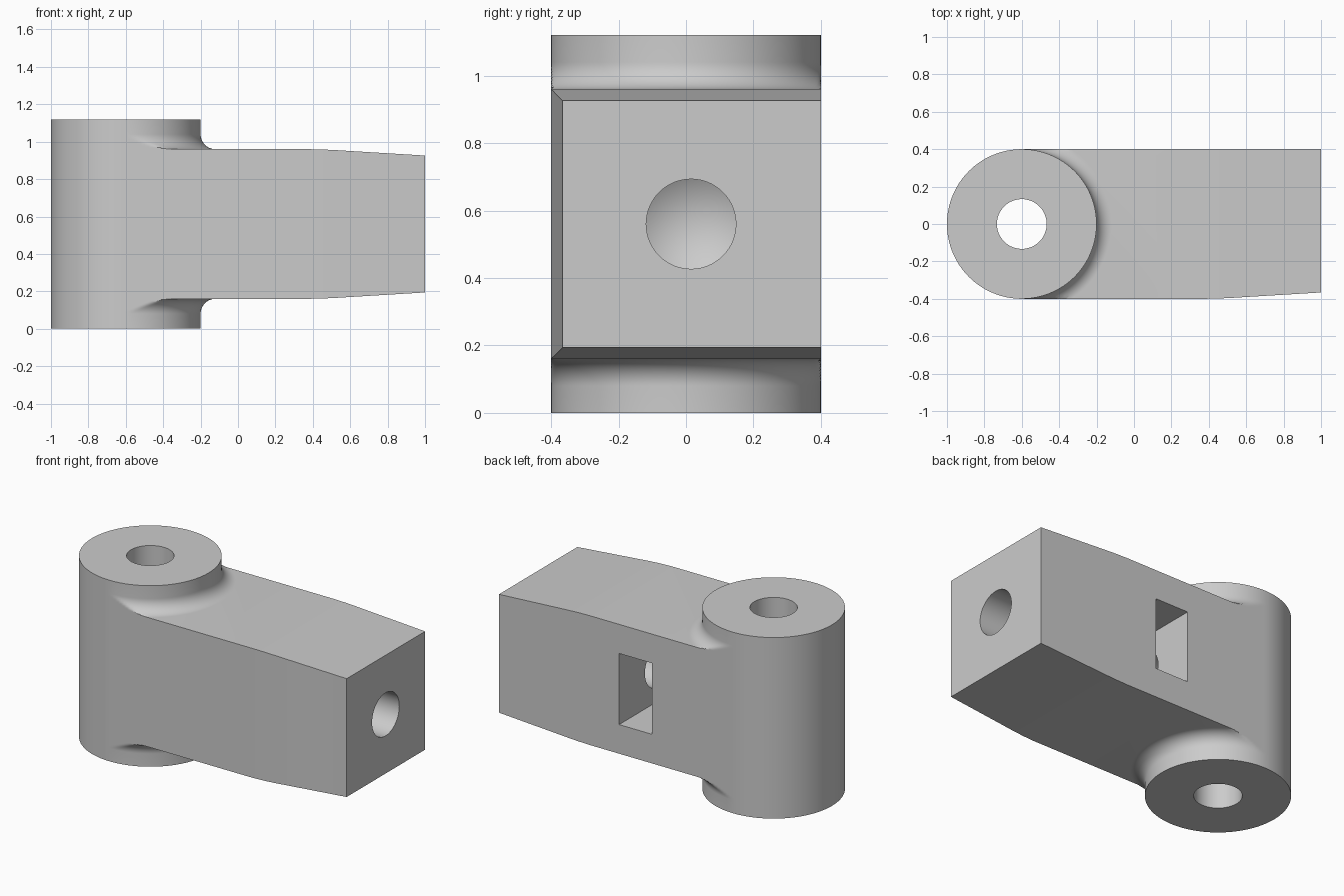
import bpy, bmesh, math
from mathutils import Matrix

cube = bpy.data.objects.get("Cube")
if cube:
    bpy.data.objects.remove(cube)

HUB_X, HUB_R, HEIGHT, FILLET = -0.6, 0.4, 1.12, 0.08
ARM_LOW, ARM_HIGH, MID = 0.16, 0.96, 0.56
SEGMENTS = 128

grey = bpy.data.materials.new("plain grey")
grey.use_nodes = True
grey.diffuse_color = (0.6, 0.6, 0.6, 1)
grey.node_tree.nodes["Principled BSDF"].inputs["Base Color"].default_value = (0.6, 0.6, 0.6, 1)


def make_object(name, bm):
    bmesh.ops.recalc_face_normals(bm, faces=bm.faces)
    mesh = bpy.data.meshes.new(name)
    bm.to_mesh(mesh)
    bm.free()
    mesh.materials.append(grey)
    obj = bpy.data.objects.new(name, mesh)
    bpy.context.collection.objects.link(obj)
    return obj


def loft(name, rings):
    """Skin a list of closed rings and cap both ends."""
    bm = bmesh.new()
    loops = [[bm.verts.new(p) for p in ring] for ring in rings]
    for a, b in zip(loops, loops[1:]):
        for i in range(len(a)):
            j = (i + 1) % len(a)
            bm.faces.new((a[i], a[j], b[j], b[i]))
    bm.faces.new(loops[0])
    bm.faces.new(loops[-1])
    return make_object(name, bm)


def combine(target, other, operation):
    mod = target.modifiers.new(operation.lower(), 'BOOLEAN')
    mod.operation, mod.solver, mod.object = operation, 'EXACT', other
    bpy.ops.object.select_all(action='DESELECT')
    bpy.context.view_layer.objects.active = target
    target.select_set(True)
    bpy.ops.object.modifier_apply(modifier=mod.name)
    bpy.data.objects.remove(other)


# Hub: lathe with concave fillets, trimmed flush with the arm sides
def hub_ring(radius, z):
    ring = []
    for i in range(SEGMENTS):
        t = 2 * math.pi * i / SEGMENTS
        c, s = math.cos(t), math.sin(t)
        limit = HUB_R if c < 1e-6 else HUB_R / max(abs(s), 0.01)
        r = min(radius, limit)
        ring.append((HUB_X + r * c, r * s, z))
    return ring


steps = 14
lower = [(HUB_R, 0)]
for i in range(steps + 1):
    t = math.pi / 2 * i / steps
    lower.append((HUB_R + FILLET * (1 - math.cos(t)), ARM_LOW - FILLET * (1 - math.sin(t))))
profile = lower + [(r, HEIGHT - z) for r, z in reversed(lower)]
body = loft("link_body", [hub_ring(r, z) for r, z in profile])

# Arm: square bar drawn in at its free end, with a straight back face
stations = [(-0.5, 0), (0.38, 0), (0.46, 0.002), (0.54, 0.006), (0.62, 0.011), (1, 0.034)]
arm = loft("arm", [[(x, d - HUB_R, ARM_LOW + d), (x, HUB_R, ARM_LOW + d),
                    (x, HUB_R, ARM_HIGH - d), (x, d - HUB_R, ARM_HIGH - d)]
                   for x, d in stations])
combine(body, arm, 'UNION')

# Vertical pivot bore
bm = bmesh.new()
bmesh.ops.create_cone(bm, cap_ends=True, segments=64, radius1=0.133, radius2=0.133, depth=2,
                      matrix=Matrix.Translation((HUB_X, 0, MID)))
combine(body, make_object("pivot_bore", bm), 'DIFFERENCE')

# Nut pocket open to the back
bm = bmesh.new()
bmesh.ops.create_cube(bm, size=1, matrix=Matrix.Translation((0.065, 0.195, MID))
                      @ Matrix.Diagonal((0.225, 0.8, 0.44, 1)))
combine(body, make_object("nut_pocket", bm), 'DIFFERENCE')

# Screw hole from the arm end, with a conical drill point
bm = bmesh.new()
turn = Matrix.Rotation(math.pi / 2, 4, 'Y')
hole_end = -0.22
ring = [(math.cos(2 * math.pi * i / 64) * 0.133, math.sin(2 * math.pi * i / 64) * 0.133)
        for i in range(64)]
near = [bm.verts.new((1.2, 0.015 + a, MID + b)) for a, b in ring]
far = [bm.verts.new((hole_end, 0.015 + a, MID + b)) for a, b in ring]
tip = bm.verts.new((hole_end - 0.08, 0.015, MID))
bm.faces.new(near)
for i in range(64):
    j = (i + 1) % 64
    bm.faces.new((near[i], near[j], far[j], far[i]))
    bm.faces.new((far[i], far[j], tip))
combine(body, make_object("screw_hole", bm), 'DIFFERENCE')

bpy.ops.object.shade_smooth_by_angle(angle=math.radians(25))
